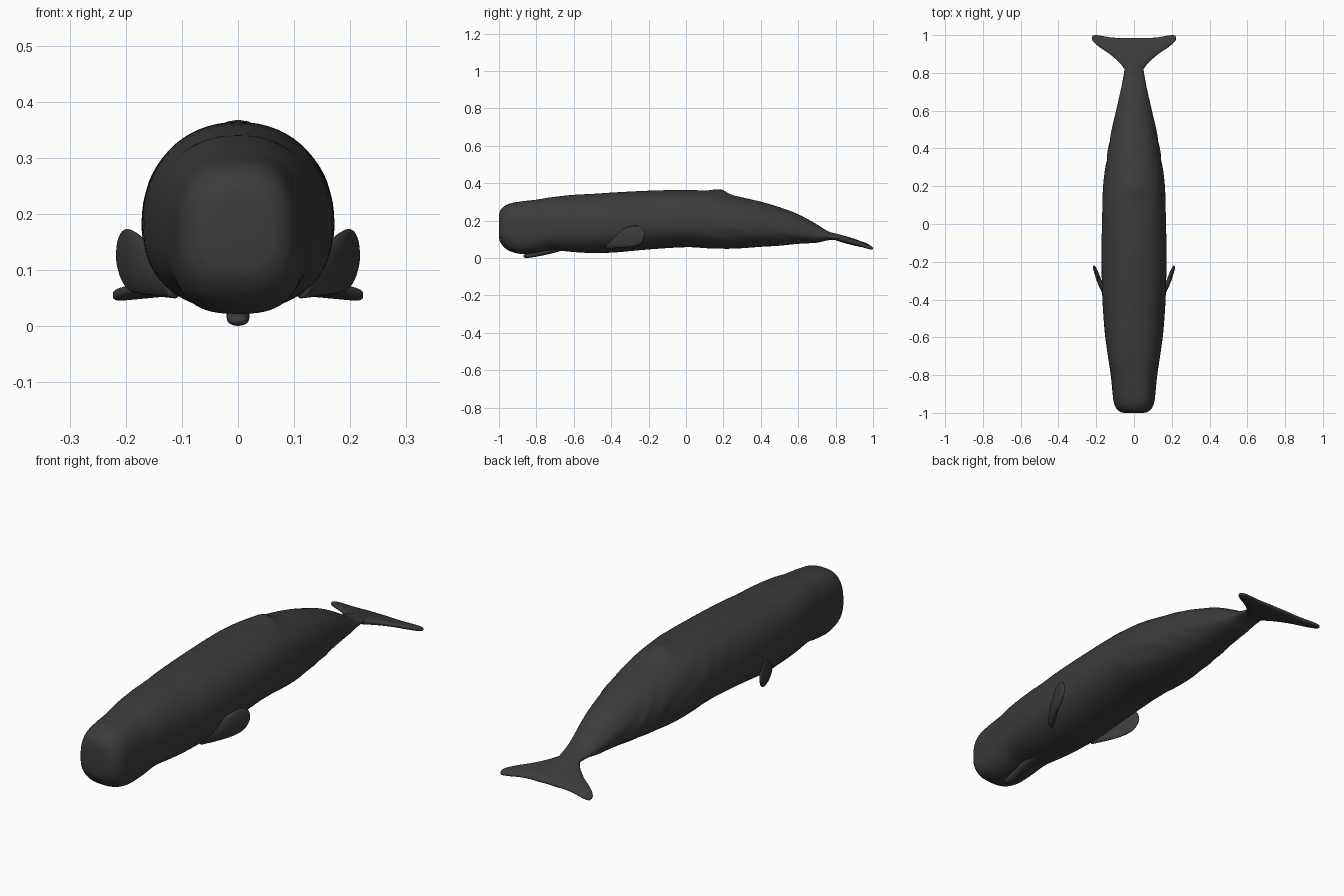
import bpy, bmesh, math
from mathutils import Vector

skin = bpy.data.materials.new("charcoal skin")
skin.diffuse_color = (0.045, 0.045, 0.045, 1)


def resample(rows, n):
    """Smooth (Catmull-Rom) interpolation of a table of stations."""
    out = []
    for i in range(len(rows) - 1):
        p0, p1 = rows[max(i - 1, 0)], rows[i]
        p2, p3 = rows[i + 1], rows[min(i + 2, len(rows) - 1)]
        for k in range(n):
            t = k / n
            out.append([0.5 * (2 * b + (c - a) * t + (2 * a - 5 * b + 4 * c - d) * t * t
                               + (3 * b - a - 3 * c + d) * t ** 3)
                        for a, b, c, d in zip(p0, p1, p2, p3)])
    out.append(list(rows[-1]))
    return out


def loft(name, rings):
    """Skin closed rings of points and cap both ends."""
    bm = bmesh.new()
    vs = [[bm.verts.new(p) for p in r] for r in rings]
    n = len(vs[0])
    for a, b in zip(vs, vs[1:]):
        for i in range(n):
            bm.faces.new((a[i], a[(i + 1) % n], b[(i + 1) % n], b[i]))
    for r in (vs[0], vs[-1]):
        bm.faces.new(r)
    bmesh.ops.recalc_face_normals(bm, faces=bm.faces)
    for f in bm.faces:
        f.smooth = True
    me = bpy.data.meshes.new(name)
    bm.to_mesh(me)
    bm.free()
    me.materials.append(skin)
    ob = bpy.data.objects.new(name, me)
    bpy.context.collection.objects.link(ob)
    return ob


def spow(v, e):
    return math.copysign(abs(v) ** e, v)


# body: y, half width, top z, bottom z, squareness
BODY = [
    (-1.0, 0.05, 0.225, 0.115, 2.2), (-0.995, 0.072, 0.25, 0.09, 2.4),
    (-0.975, 0.095, 0.275, 0.06, 2.6), (-0.94, 0.108, 0.292, 0.036, 2.7),
    (-0.88, 0.115, 0.303, 0.022, 2.7), (-0.8, 0.123, 0.312, 0.028, 2.6),
    (-0.72, 0.135, 0.325, 0.042, 2.5), (-0.6, 0.152, 0.338, 0.032, 2.3),
    (-0.5, 0.161, 0.343, 0.027, 2.2), (-0.38, 0.168, 0.351, 0.03, 2.2),
    (-0.2, 0.172, 0.36, 0.046, 2.1), (0.0, 0.17, 0.364, 0.058, 2.1),
    (0.12, 0.166, 0.357, 0.052, 2.1), (0.25, 0.157, 0.335, 0.05, 2.1),
    (0.4, 0.136, 0.301, 0.06, 2.1), (0.5, 0.117, 0.272, 0.066, 2.0),
    (0.6, 0.096, 0.234, 0.076, 2.0), (0.7, 0.072, 0.18, 0.082, 2.0),
    (0.76, 0.06, 0.143, 0.095, 2.0), (0.82, 0.05, 0.126, 0.093, 2.0),
    (0.9, 0.04, 0.103, 0.073, 2.0), (0.96, 0.02, 0.08, 0.062, 2.0),
]
rings = []
for y, w, zt, zb, n in resample(BODY, 5):
    zc = zb + (zt - zb) * 0.42
    ripple = 0.0022 * max(0, 1 - ((y - 0.3) / 0.45) ** 2)
    ring = []
    for i in range(64):
        a = 2 * math.pi * i / 64
        c, s = math.cos(a), math.sin(a)
        x = w * spow(c, 2 / n)
        z = zc + (zt - zc if s > 0 else zc - zb) * spow(s, 2 / n)
        # low wrinkles on the rear flanks
        x += spow(c, 1) * ripple * math.sin(38 * y + 9 * s + 2 * math.sin(15 * y))
        # dorsal hump, steep behind
        if s > 0:
            sig = 0.06 if y < 0.19 else 0.035
            z += 0.02 * math.exp(-((y - 0.19) / sig) ** 2 - (x / 0.05) ** 2)
        ring.append((x, y, z))
    rings.append(ring)
loft("whale_body", rings)

# slim lower jaw: y, half width, centre z, half height
JAW = [(-0.868, 0.006, 0.011, 0.004), (-0.862, 0.016, 0.011, 0.009),
       (-0.84, 0.02, 0.013, 0.012), (-0.78, 0.021, 0.026, 0.015),
       (-0.72, 0.026, 0.042, 0.018), (-0.66, 0.02, 0.055, 0.014)]
loft("lower_jaw", [[(w * math.cos(k * math.pi / 10), y, zc + h * math.sin(k * math.pi / 10))
                    for k in range(20)] for y, w, zc, h in resample(JAW, 4)])

# paddle flippers: centre x, y, z, half chord, half thickness
FLIPPER = [(0.115, -0.42, 0.085, 0.036, 0.016), (0.15, -0.365, 0.098, 0.045, 0.016),
           (0.18, -0.31, 0.113, 0.056, 0.013), (0.197, -0.265, 0.118, 0.055, 0.011),
           (0.207, -0.238, 0.119, 0.042, 0.009), (0.212, -0.226, 0.119, 0.022, 0.006),
           (0.214, -0.222, 0.119, 0.006, 0.003)]
chord = Vector((0.08, 0.12, 1)).normalized()
normal = chord.cross(Vector((0.45, 0.85, 0.1))).normalized()
for name, side in (("left_flipper", 1), ("right_flipper", -1)):
    rings = []
    for x, y, z, ch, th in resample(FLIPPER, 4):
        pts = [Vector((x, y, z)) + chord * ch * math.cos(k * math.pi / 12)
               + normal * th * math.sin(k * math.pi / 12) for k in range(24)]
        rings.append([(side * p.x, p.y, p.z) for p in pts])
    loft(name, rings)

# tail fluke: x, leading y, trailing y, half thickness
HALF = [(0.0, 0.77, 0.985, 0.017), (0.045, 0.815, 0.986, 0.016), (0.075, 0.852, 0.985, 0.014),
        (0.125, 0.897, 0.988, 0.012), (0.175, 0.931, 0.997, 0.011), (0.205, 0.955, 1.0, 0.01),
        (0.218, 0.969, 0.997, 0.008), (0.223, 0.978, 0.99, 0.004)]
FLUKE = [(-x, a, b, t) for x, a, b, t in reversed(HALF[1:])] + HALF
rings = []
for x, lead, trail, th in resample(FLUKE, 4):
    ring = []
    for k in range(24):
        a = k * math.pi / 12
        y = (lead + trail) / 2 + (trail - lead) / 2 * spow(math.cos(a), 0.8)
        z = 0.121 - 0.25 * (y - 0.75) - 0.15 * x * x + th * spow(math.sin(a), 0.8)
        ring.append((x, y, z))
    rings.append(ring)
loft("tail_fluke", rings)
